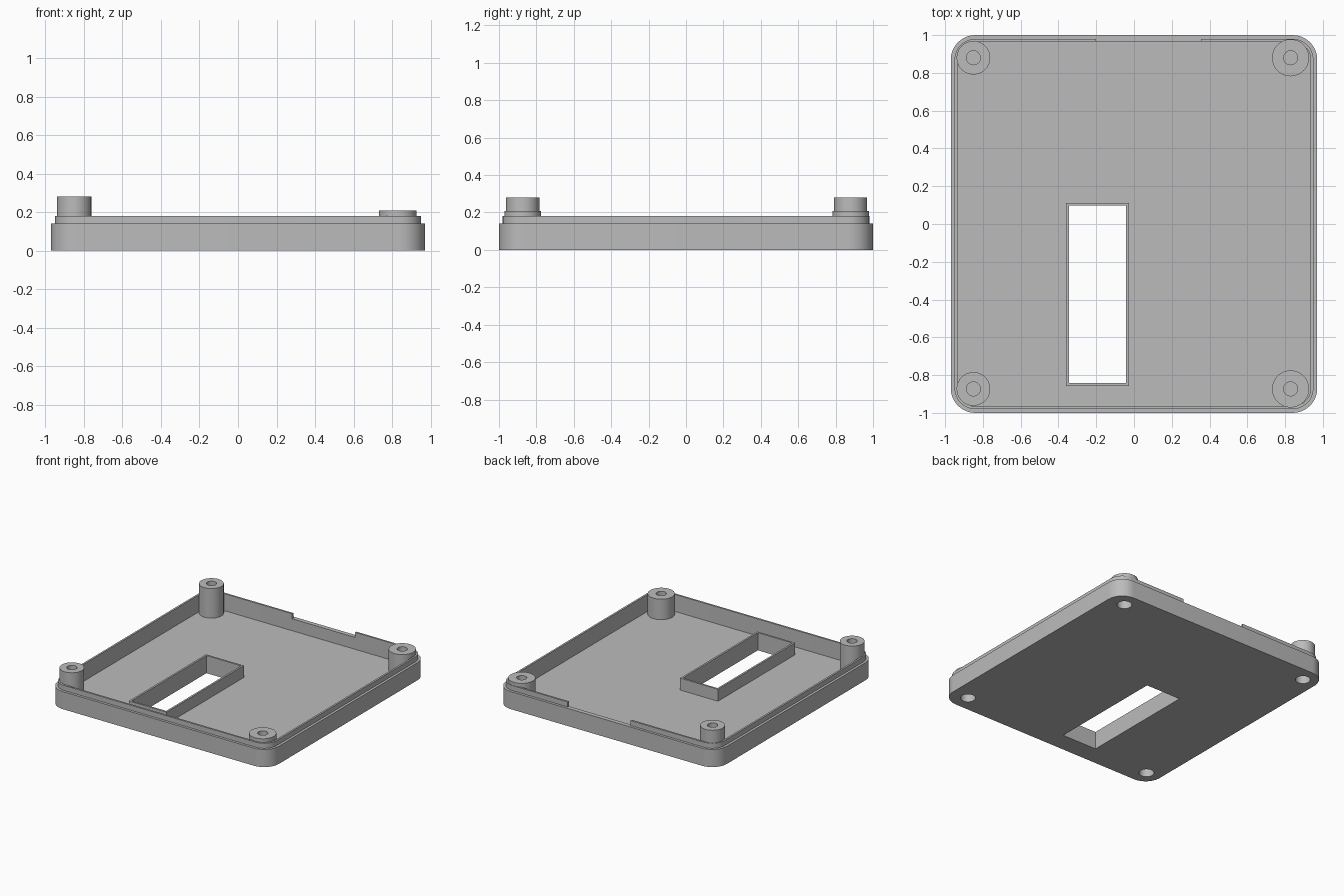
import bpy, bmesh, math
from math import sin, cos, pi

if "Cube" in bpy.data.objects:
    bpy.data.objects.remove(bpy.data.objects["Cube"])

grey = bpy.data.materials.new("matte_grey")
grey.use_nodes = True
grey.diffuse_color = (0.5, 0.5, 0.5, 1)
grey.node_tree.nodes["Principled BSDF"].inputs["Base Color"].default_value = (0.5, 0.5, 0.5, 1)

FLOOR, RIM, LIP, FRAME = 0.045, 0.14, 0.18, 0.14
BORE, BORE_DEPTH = 0.054, 0.1


def rounded(hx, hy, r, z, n=10):
    """Rounded rectangle outline, counter-clockwise."""
    pts = []
    for k, (sx, sy) in enumerate([(1, 1), (-1, 1), (-1, -1), (1, -1)]):
        for i in range(n + 1):
            a = (k + i / n) * pi / 2
            pts.append((sx * (hx - r) + r * cos(a), sy * (hy - r) + r * sin(a), z))
    return pts


def rect(x0, x1, y0, y1, z):
    return [(x0, y0, z), (x1, y0, z), (x1, y1, z), (x0, y1, z)]


def circle(x, y, r, z, n=48):
    return [(x + r * cos(2 * pi * i / n), y + r * sin(2 * pi * i / n), z) for i in range(n)]


def loft(name, rings, closed=False):
    """Bridge successive outlines; cap the ends or join them into a loop."""
    bm = bmesh.new()
    loops = [[bm.verts.new(p) for p in ring] for ring in rings]
    pairs = list(zip(loops, loops[1:]))
    if closed:
        pairs.append((loops[-1], loops[0]))
    else:
        bm.faces.new(loops[0][::-1])
        bm.faces.new(loops[-1])
    n = len(loops[0])
    for a, b in pairs:
        for i in range(n):
            j = (i + 1) % n
            bm.faces.new((a[i], a[j], b[j], b[i]))
    bmesh.ops.recalc_face_normals(bm, faces=bm.faces)
    mesh = bpy.data.meshes.new(name)
    bm.to_mesh(mesh)
    bm.free()
    mesh.materials.append(grey)
    obj = bpy.data.objects.new(name, mesh)
    bpy.context.collection.objects.link(obj)
    return obj


def activate(obj):
    bpy.ops.object.select_all(action="DESELECT")
    obj.select_set(True)
    bpy.context.view_layer.objects.active = obj


def cut(target, cutter):
    mod = target.modifiers.new("cut", "BOOLEAN")
    mod.operation = "DIFFERENCE"
    mod.solver = "EXACT"
    mod.object = cutter
    activate(target)
    bpy.ops.object.modifier_apply(modifier=mod.name)
    bpy.data.objects.remove(cutter)


# Tray: outer wall, stepped lip and recessed floor
tray = loft("tray", [
    rounded(0.97, 1.0, 0.13, 0), rounded(0.97, 1.0, 0.13, RIM),
    rounded(0.95, 0.98, 0.11, RIM), rounded(0.95, 0.98, 0.11, LIP),
    rounded(0.935, 0.965, 0.095, LIP), rounded(0.935, 0.965, 0.095, FLOOR)])

# Window opening and the gap in the back lip
inner = (-0.345, -0.042, -0.843, 0.097)
outer = (-0.36, -0.027, -0.858, 0.112)
cut(tray, loft("window_cutter", [rect(*inner, -0.1), rect(*inner, 0.1)]))
gap = (-0.2, 0.355, 0.94, 0.99)
cut(tray, loft("gap_cutter", [rect(*gap, RIM), rect(*gap, 0.3)]))

# Upright frame round the window
parts = [tray, loft("window_frame", [
    rect(*outer, FLOOR), rect(*outer, FRAME),
    rect(*inner, FRAME), rect(*inner, FLOOR)], closed=True)]

# Screw posts: tall pair on the right, short wide pair on the left
for side, x, r, top in (("right", -0.85, 0.089, 0.28), ("left", 0.829, 0.098, 0.208)):
    for end, y in (("front", -0.873), ("back", 0.88)):
        cut(tray, loft("bore_cutter", [circle(x, y, BORE + 0.001, z) for z in (-0.1, 0.09)]))
        profile = [(BORE, BORE_DEPTH), (BORE, 0), (BORE + 0.001, 0), (r, 0.03), (r, top),
                   (0.037, top), (0.037, BORE_DEPTH + 0.01)]
        parts.append(loft(f"{end}_{side}_post", [circle(x, y, a, z) for a, z in profile]))

for obj in parts:
    activate(obj)
    bpy.ops.object.shade_smooth_by_angle(angle=math.radians(30))
